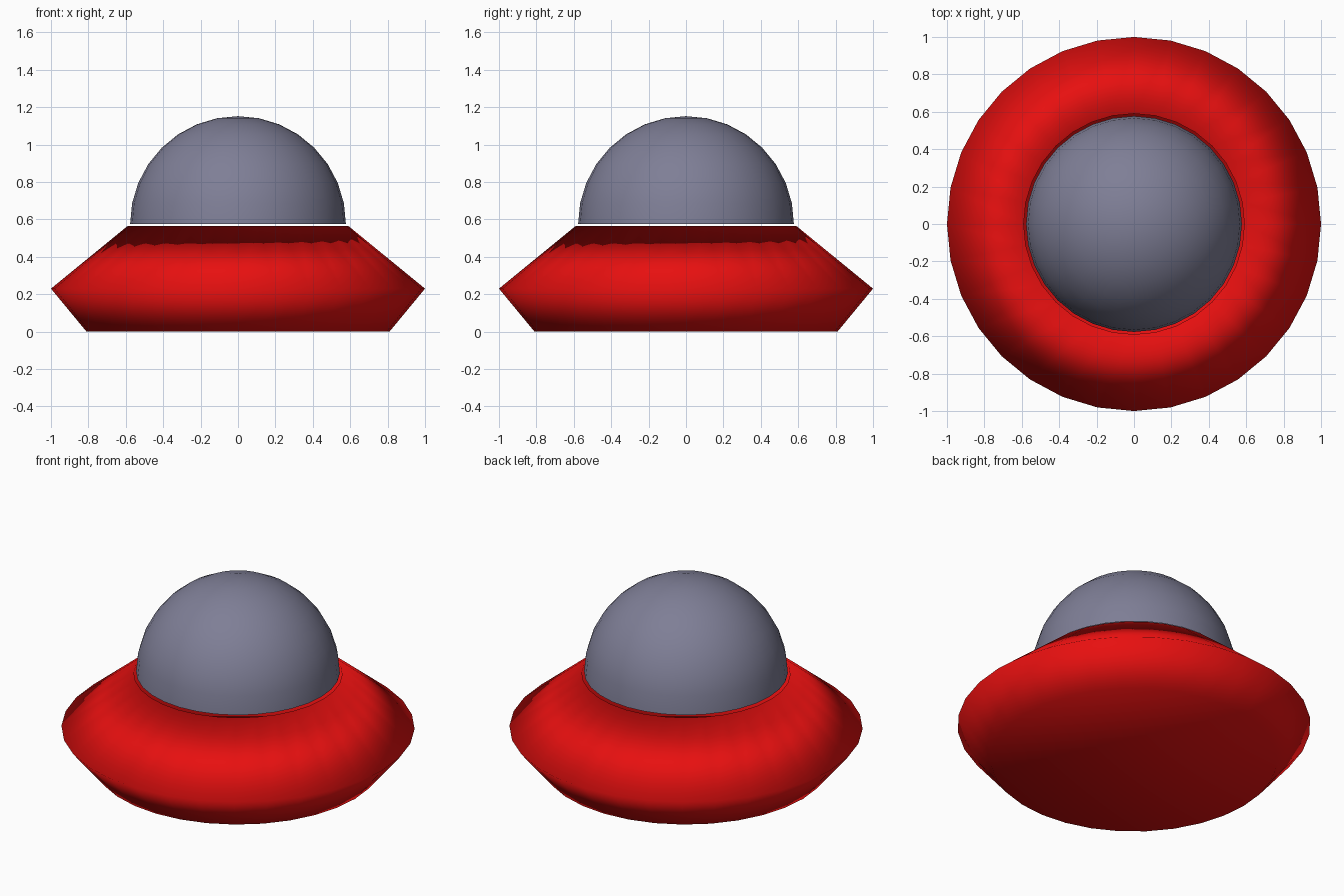
import bpy, bmesh, math

if "Cube" in bpy.data.objects:
    bpy.data.objects.remove(bpy.data.objects["Cube"])

SEGMENTS = 32


def material(name, rgb):
    m = bpy.data.materials.new(name)
    m.diffuse_color = (*rgb, 1.0)
    m.use_nodes = True
    m.node_tree.nodes["Principled BSDF"].inputs["Base Color"].default_value = m.diffuse_color
    return m


def lathe(name, profile, mat, cap_start=False, cap_end=False):
    """Revolve (radius, z) points, listed from bottom to top, around z."""
    bm = bmesh.new()
    rings = []
    for r, z in profile:
        if r < 1e-5:
            rings.append([bm.verts.new((0, 0, z))])
            continue
        angles = [2 * math.pi * i / SEGMENTS for i in range(SEGMENTS)]
        rings.append([bm.verts.new((r * math.cos(a), r * math.sin(a), z)) for a in angles])
    for low, high in zip(rings, rings[1:]):
        for i in range(SEGMENTS):
            j = (i + 1) % SEGMENTS
            if len(high) == 1:
                bm.faces.new((low[i], low[j], high[0]))
            else:
                bm.faces.new((low[i], low[j], high[j], high[i]))
    if cap_start:
        bm.faces.new(rings[0][::-1])
    if cap_end:
        bm.faces.new(rings[-1])
    for f in bm.faces:
        f.smooth = True
    mesh = bpy.data.meshes.new(name)
    bm.to_mesh(mesh)
    bm.free()
    mesh.materials.append(mat)
    obj = bpy.data.objects.new(name, mesh)
    bpy.context.collection.objects.link(obj)
    return obj


red = material("red", (0.8, 0.005, 0.005))
grey = material("blue grey", (0.21, 0.21, 0.305))

# Saucer hull: sloped sides, flat base, and a round well sunk into the top
lathe("saucer_hull",
      [(0.81, 0.0), (1.0, 0.23), (0.59, 0.565), (0.59, 0.42)],
      red, cap_start=True, cap_end=True)

# Dome: open hemisphere hovering just above the rim of the well
R, BASE = 0.577, 0.575
lathe("dome",
      [(R * math.cos(math.pi / 2 * i / 8), BASE + R * math.sin(math.pi / 2 * i / 8)) for i in range(9)],
      grey)
